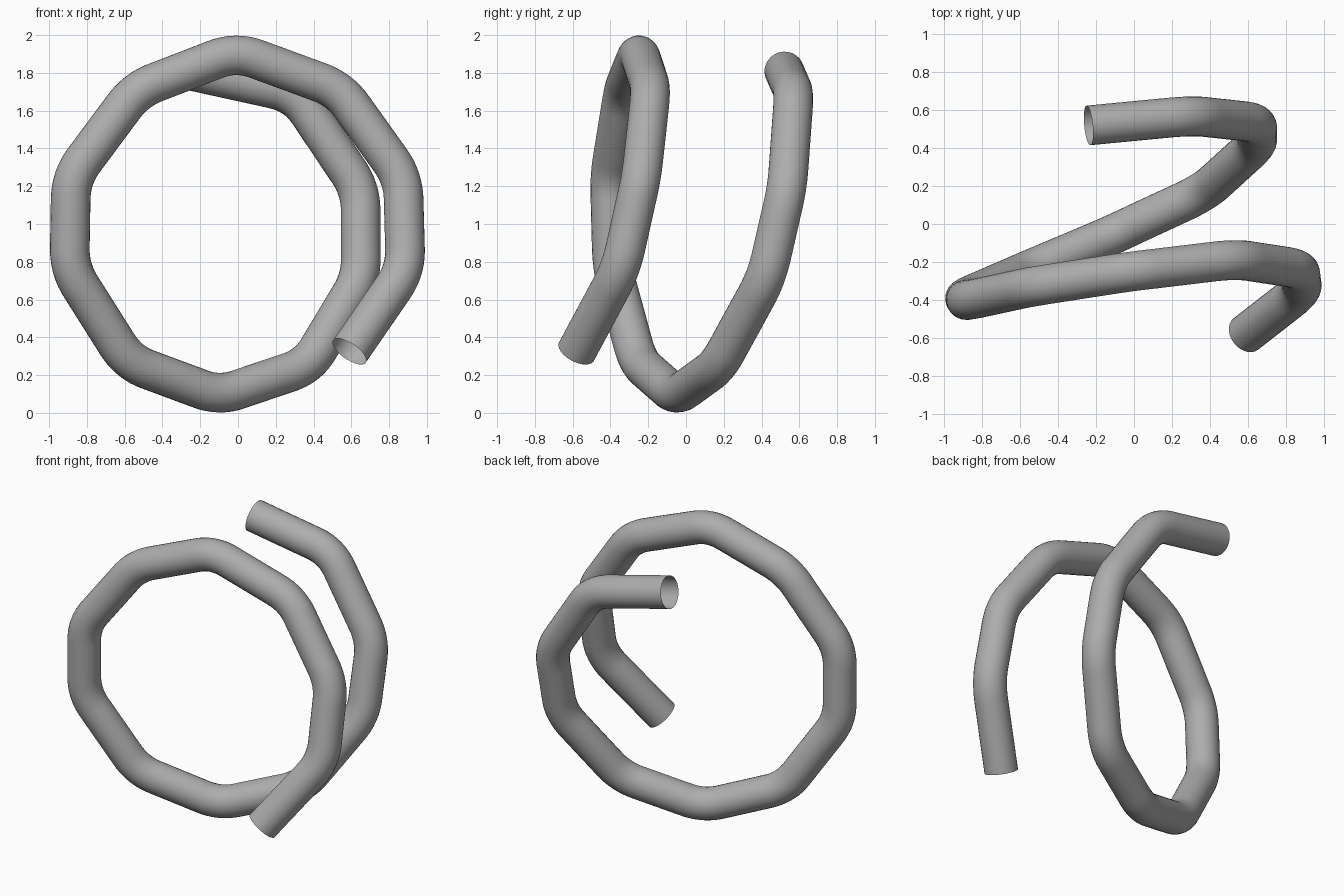
import bpy
from mathutils import Vector

if "Cube" in bpy.data.objects:
    bpy.data.objects.remove(bpy.data.objects["Cube"])

RADIUS = 0.105   # tube radius
CUT = 0.13       # how far each bend reaches into its neighbouring straights
STEPS = 8        # rings per bend

# centre line of the coil: two ends and the bends between them
path = [Vector(p) for p in (
    (0.59, -0.58, 0.325), (0.875, -0.35, 0.77), (0.86, -0.24, 1.24),
    (0.53, -0.19, 1.70), (-0.01, -0.25, 1.895), (-0.53, -0.33, 1.70),
    (-0.87, -0.40, 1.24), (-0.88, -0.385, 0.77), (-0.57, -0.25, 0.28),
    (-0.10, -0.05, 0.105), (0.36, 0.17, 0.26), (0.64, 0.42, 0.72),
    (0.635, 0.53, 1.18), (0.30, 0.568, 1.67), (-0.24, 0.52, 1.81))]


def rounded(points):
    """Replace every inner corner by a smooth bend whose middle meets the corner."""
    out = [points[0]]
    for a, p, b in zip(points, points[1:], points[2:]):
        u, v = (a - p).normalized(), (b - p).normalized()
        c = p - (u + v) * CUT * 0.25
        start = c + (a - c).normalized() * CUT
        end = c + (b - c).normalized() * CUT
        for i in range(STEPS + 1):
            t = i / STEPS
            out.append(start * (1 - t) ** 2 + c * 2 * t * (1 - t) + end * t * t)
    return out + [points[-1]]


# open-ended tube swept along the coil
curve = bpy.data.curves.new("coil_tube", 'CURVE')
curve.dimensions = '3D'
curve.bevel_depth = RADIUS
curve.bevel_resolution = 12
curve.use_fill_caps = False
spline = curve.splines.new('POLY')
centres = rounded(path)
spline.points.add(len(centres) - 1)
for point, co in zip(spline.points, centres):
    point.co = (*co, 1)
spline.use_smooth = True

tube = bpy.data.objects.new("coil_tube", curve)
bpy.context.collection.objects.link(tube)

grey = bpy.data.materials.new("plain grey")
grey.diffuse_color = (0.42, 0.42, 0.42, 1)
grey.use_nodes = True
grey.node_tree.nodes["Principled BSDF"].inputs["Base Color"].default_value = grey.diffuse_color
curve.materials.append(grey)

# turn into a smooth mesh
bpy.context.view_layer.objects.active = tube
tube.select_set(True)
bpy.ops.object.convert(target='MESH')
bpy.ops.object.shade_smooth_by_angle()
